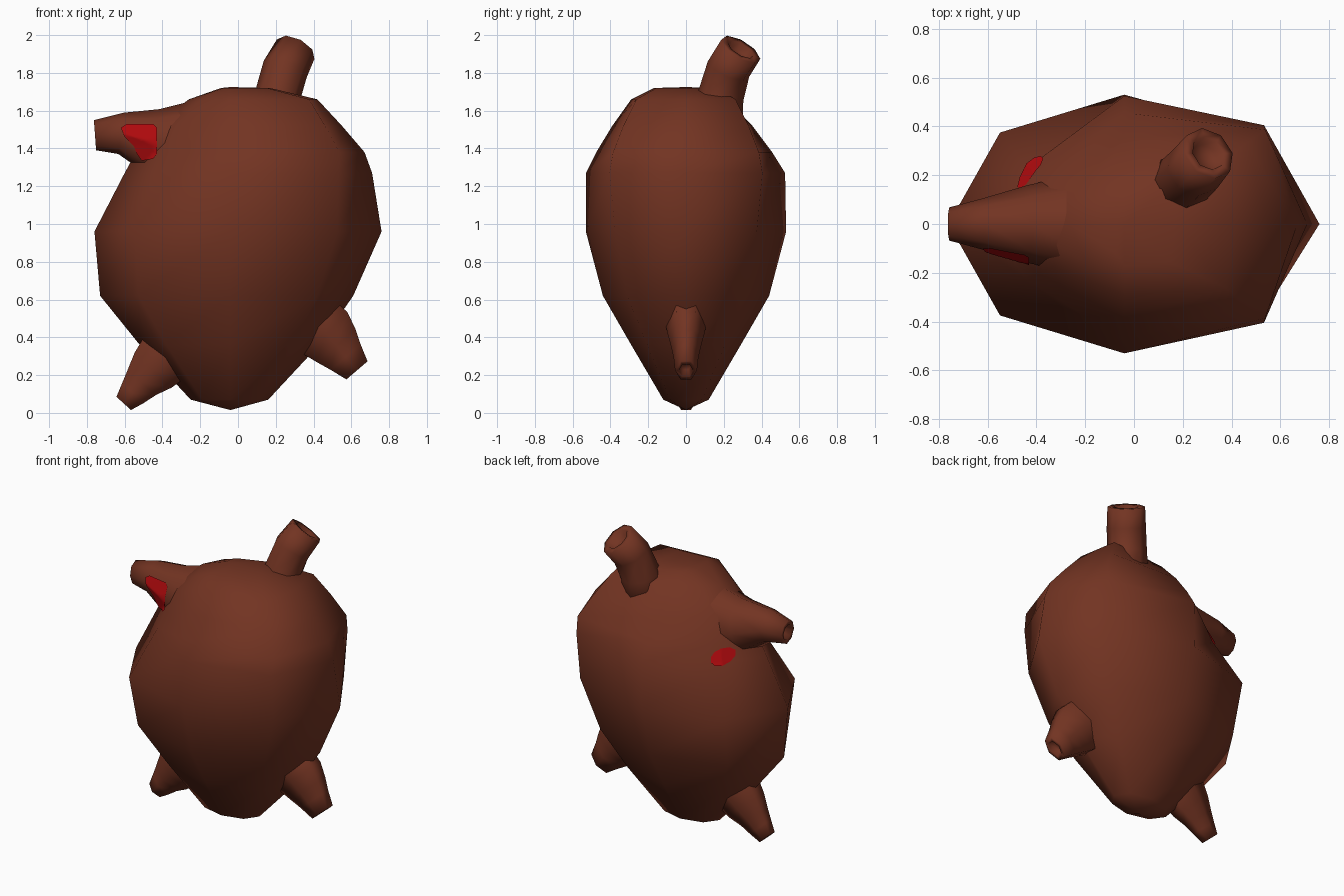
import bpy, bmesh, math
from mathutils import Vector
from mathutils.bvhtree import BVHTree

if "Cube" in bpy.data.objects:
    bpy.data.objects.remove(bpy.data.objects["Cube"])


def material(name, colour):
    m = bpy.data.materials.new(name)
    m.diffuse_color = (*colour, 1)
    m.use_nodes = True
    m.node_tree.nodes["Principled BSDF"].inputs["Base Color"].default_value = m.diffuse_color
    return m


LEATHER = material("brown leather", (0.17, 0.034, 0.016))
RED = material("red patch", (0.42, 0.003, 0.004))


def finish(name, verts, faces, mat):
    me = bpy.data.meshes.new(name)
    me.from_pydata([tuple(v) for v in verts], [], faces)
    bm = bmesh.new()
    bm.from_mesh(me)
    bmesh.ops.recalc_face_normals(bm, faces=bm.faces)
    bm.to_mesh(me)
    bm.free()
    me.materials.append(mat)
    for p in me.polygons:
        p.use_smooth = True
    ob = bpy.data.objects.new(name, me)
    bpy.context.collection.objects.link(ob)
    return ob


def loft(name, rings, start, end, mat):
    """Skin a stack of equal rings, closed to a point at each end."""
    n = len(rings[0])
    verts = [v for r in rings for v in r] + [start, end]
    faces = []
    for i in range(len(rings) - 1):
        for k in range(n):
            a, b = i * n + k, i * n + (k + 1) % n
            faces.append((a, b, b + n, a + n))
    last = (len(rings) - 1) * n
    for k in range(n):
        faces.append((len(verts) - 2, (k + 1) % n, k))
        faces.append((len(verts) - 1, last + k, last + (k + 1) % n))
    return finish(name, verts, faces, mat)


def tube(name, stations, sides, hole=0.65, depth=0.04):
    """Flared tube along (x, y, z, side radius, normal radius) with an open mouth."""
    pts = [Vector(s[:3]) for s in stations]
    rings = []

    def ring(c, t, rs, rn):
        side = (Vector((0, 1, 0)) - t * t.y).normalized()
        nor = t.cross(side)
        return [c + side * rs * math.cos(2 * math.pi * k / sides)
                + nor * rn * math.sin(2 * math.pi * k / sides) for k in range(sides)]

    for i, s in enumerate(stations):
        t = (pts[min(i + 1, len(pts) - 1)] - pts[max(i - 1, 0)]).normalized()
        rings.append(ring(pts[i], t, s[3], s[4]))
    rs, rn = stations[-1][3:]
    rings.append(ring(pts[-1], t, rs * hole, rn * hole))
    rings.append(ring(pts[-1] - t * depth, t, rs * hole * 0.8, rn * hole * 0.8))
    return loft(name, rings, pts[0], pts[-1] - t * depth, LEATHER)


# Bulging eight-sided bag: z, left x, right x, half depth, then how far the left
# corners pinch in, the right corners square out and the back is drawn in
CX = -0.04
PROFILE = [(0.07, -0.25, 0.16, 0.12, 1, 1, 1), (0.36, -0.52, 0.43, 0.29, 1, 1, 1),
           (0.62, -0.73, 0.61, 0.44, 1, 1, 1), (0.96, -0.76, 0.76, 0.53, 1, 1, 1),
           (1.27, -0.60, 0.71, 0.53, 0.62, 1.08, 0.99), (1.38, -0.54, 0.67, 0.475, 0.60, 1.15, 0.96),
           (1.52, -0.45, 0.55, 0.39, 0.64, 1.2, 0.9), (1.66, -0.26, 0.42, 0.29, 0.8, 1.28, 0.75),
           (1.72, -0.09, 0.17, 0.17, 1, 1.3, 0.5)]
rings = []
for z, xl, xr, hw, pinch, square, back in PROFILE:
    ring = []
    for k in range(8):
        c, s = math.cos(k * math.pi / 4), math.sin(k * math.pi / 4)
        diagonal = k % 2 == 1
        fx = square if diagonal and c > 0 else 1
        fy = (square if c > 0 else pinch) if diagonal else 1
        if k in (2, 3):
            fy *= back
        ring.append(Vector((CX + c * fx * ((xr - CX) if c > 0 else (CX - xl)), s * hw * fy, z)))
    rings.append(ring)
body = loft("bag_body", rings, Vector((CX, 0, 0.015)), Vector((CX, 0, 1.725)), LEATHER)

# Side spout, neck and the two leg stubs
spout = tube("side_spout", [(0.04, 0, 1.38, 0.26, 0.30), (-0.20, 0, 1.42, 0.215, 0.25),
                            (-0.44, 0, 1.43, 0.158, 0.18), (-0.62, 0, 1.48, 0.105, 0.11),
                            (-0.757, 0, 1.47, 0.068, 0.08)], 8)
tube("neck", [(0.20, 0.14, 1.48, 0.16, 0.16), (0.21, 0.185, 1.68, 0.122, 0.122),
              (0.25, 0.225, 1.82, 0.118, 0.122), (0.305, 0.29, 1.925, 0.118, 0.112)], 8)
tube("right_leg_stub", [(0.30, 0, 0.54, 0.11, 0.18), (0.40, 0, 0.48, 0.11, 0.19),
                        (0.465, 0, 0.42, 0.098, 0.185), (0.52, 0, 0.355, 0.08, 0.155),
                        (0.57, 0, 0.295, 0.066, 0.12), (0.63, 0, 0.225, 0.058, 0.085)], 6)
tube("left_leg_stub", [(-0.30, 0, 0.40, 0.12, 0.18), (-0.38, 0, 0.30, 0.11, 0.18),
                       (-0.45, 0, 0.225, 0.092, 0.155), (-0.51, 0, 0.16, 0.07, 0.115),
                       (-0.555, 0, 0.105, 0.058, 0.09), (-0.605, 0, 0.05, 0.05, 0.06)], 6)

# Red patches laid on the skin beside the spout
trees = [BVHTree.FromPolygons([v.co for v in o.data.vertices],
                              [p.vertices[:] for p in o.data.polygons])
         for o in (body, spout)]


def patch(name, corners, side):
    """Drape an outline given in x, z onto the skin; side is -1 front, 1 back."""
    outline = []
    for (x0, z0), (x1, z1) in zip(corners, corners[1:] + corners[:1]):
        outline += [(x0 + (x1 - x0) * f / 4, z0 + (z1 - z0) * f / 4) for f in range(4)]
    n, steps = len(outline), 10
    mx, mz = sum(p[0] for p in outline) / n, sum(p[1] for p in outline) / n
    flat = [(mx + (x - mx) * s / steps, mz + (z - mz) * s / steps)
            for s in range(1, steps + 1) for x, z in outline] + [(mx, mz)]
    verts = []
    for x, z in flat:
        hits = [t.ray_cast(Vector((x, side * 2, z)), Vector((0, -side, 0)))[0] for t in trees]
        ys = [h.y * side for h in hits if h]
        verts.append((x, side * (max(ys, default=0.08) + 0.009), z))
    faces = [(i * n + k, i * n + (k + 1) % n, (i + 1) * n + (k + 1) % n, (i + 1) * n + k)
             for i in range(steps - 1) for k in range(n)]
    faces += [(len(verts) - 1, (k + 1) % n, k) for k in range(n)]
    me = finish(name, verts, faces, RED).data
    if sum(p.normal.y for p in me.polygons) * side < 0:
        me.flip_normals()


patch("front_red_patch", [(-0.62, 1.51), (-0.59, 1.53), (-0.45, 1.53), (-0.43, 1.51),
                          (-0.43, 1.37), (-0.45, 1.345), (-0.51, 1.335), (-0.535, 1.37),
                          (-0.55, 1.41), (-0.60, 1.46)], -1)
patch("back_red_patch", [(-0.425 + 0.053 * math.cos(k * math.pi / 5),
                          1.30 + 0.05 * math.sin(k * math.pi / 5)) for k in range(10)], 1)
